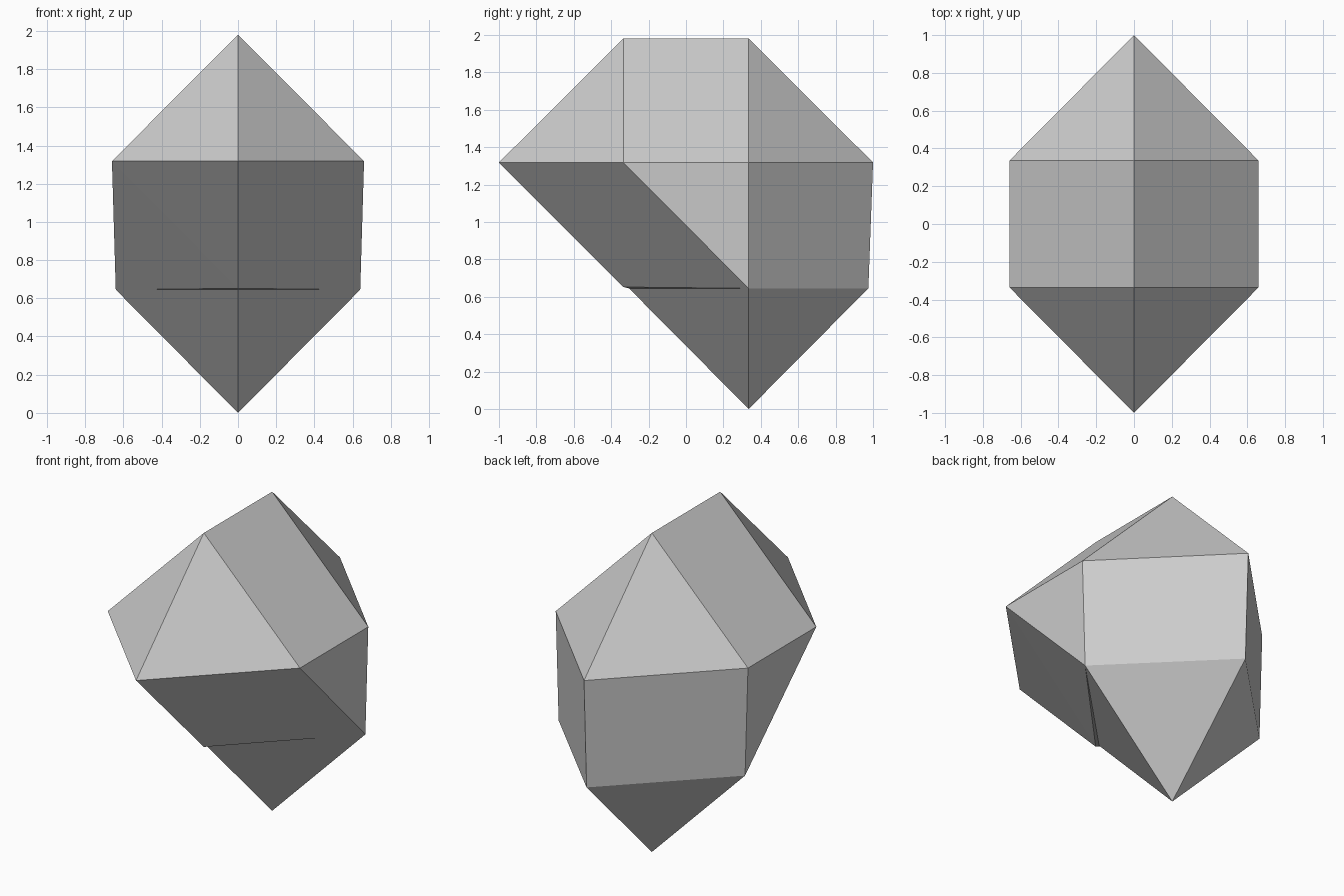
import bpy
import bmesh

cube = bpy.data.objects.get("Cube")
if cube:
    bpy.data.objects.remove(cube, do_unlink=True)

# Single stone colour
stone = bpy.data.materials.new("light_grey_stone")
stone.use_nodes = True
GREY = (0.6, 0.6, 0.6, 1.0)
stone.diffuse_color = GREY
stone.node_tree.nodes["Principled BSDF"].inputs["Base Color"].default_value = GREY

# Key sizes
S = 0.335                              # half length of the roof ridge
TOP, GIRDLE, LOW = 1.98, 1.318, 0.645  # ridge, widest ring, lower ring
W, WL = 0.66, 0.64                     # half widths of the two rings

# Corners of the +x half
corners = {
    "ridge_front": (0, -S, TOP),
    "ridge_back": (0, S, TOP),
    "nose": (0, -1, GIRDLE),
    "girdle_front": (W, -S, GIRDLE),
    "girdle_back": (W, S, GIRDLE),
    "tail": (0, 1, GIRDLE),
    "low_side": (WL, S, LOW),
    "low_tail": (0, S + WL, LOW),
    "step_outer": (0, -S, 0.652),
    "step_inner": (0, S - WL, LOW),
    "tip": (0, S, 0),
}

# Facets of the +x half, wound outwards
facets = [
    "nose girdle_front ridge_front",                   # front roof
    "ridge_front girdle_front girdle_back ridge_back", # side roof
    "ridge_back girdle_back tail",                     # back roof
    "tail girdle_back low_side low_tail",              # back wall
    "girdle_back girdle_front low_side",               # side wall
    "girdle_front nose step_outer",                    # front underside
    "girdle_front step_outer low_side",
    "low_side step_outer step_inner",                  # thin step
    "low_side step_inner tip",                         # front of lower point
    "low_tail low_side tip",                           # back of lower point
]

bm = bmesh.new()
verts = {name: bm.verts.new(co) for name, co in corners.items()}
for facet in facets:
    bm.faces.new([verts[name] for name in facet.split()])
mesh = bpy.data.meshes.new("crystal")
bm.to_mesh(mesh)
bm.free()
mesh.materials.append(stone)

crystal = bpy.data.objects.new("crystal", mesh)
bpy.context.collection.objects.link(crystal)

# Mirror to the other side
mirror = crystal.modifiers.new("mirror", "MIRROR")
mirror.use_axis[0] = True
mirror.use_clip = True
